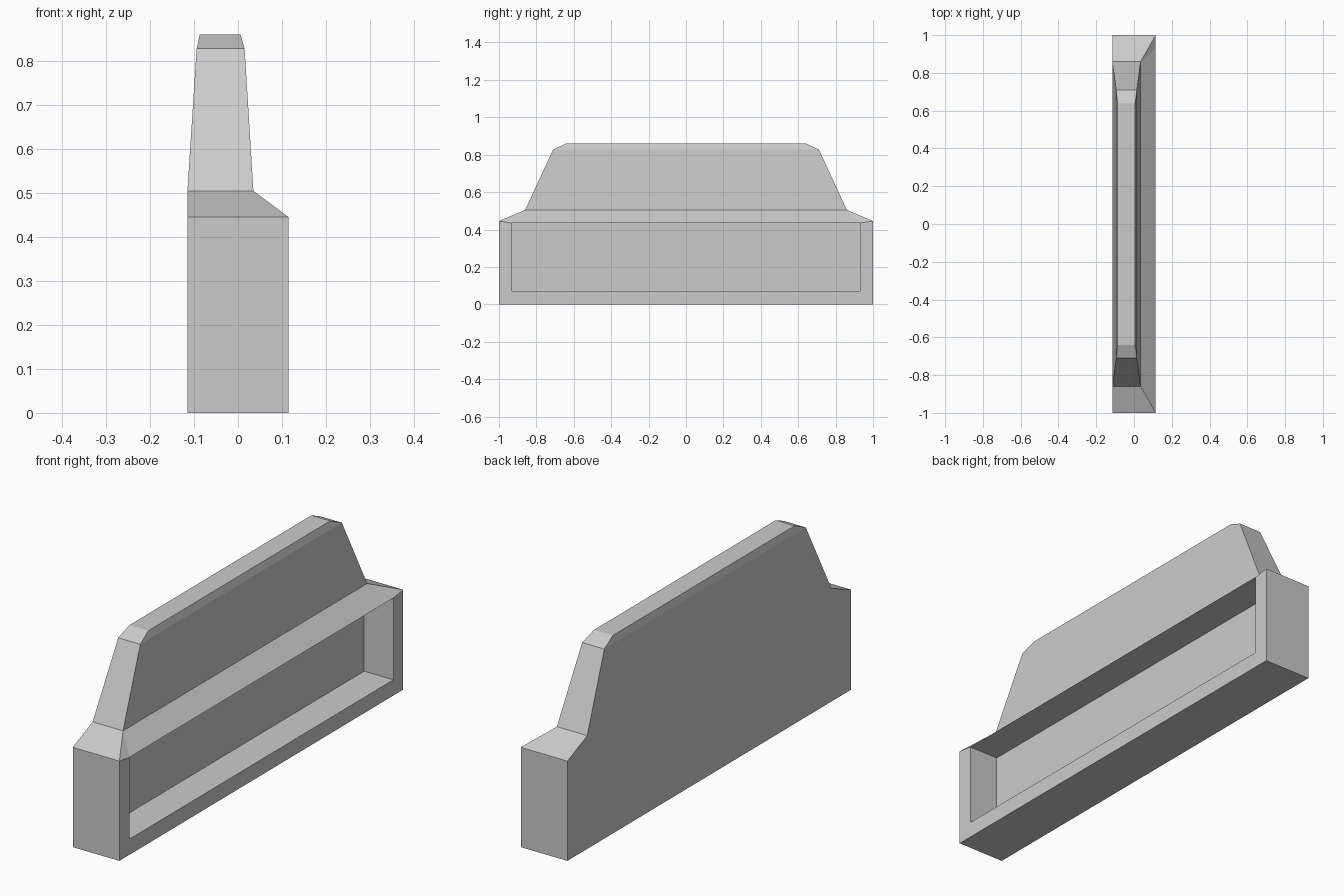
import bpy, bmesh

if "Cube" in bpy.data.objects:
    bpy.data.objects.remove(bpy.data.objects["Cube"])

grey = bpy.data.materials.new("plain grey")
grey.diffuse_color = (0.6, 0.6, 0.6, 1)
grey.use_nodes = True
grey.node_tree.nodes["Principled BSDF"].inputs["Base Color"].default_value = grey.diffuse_color

bm = bmesh.new()


def ring(x0, x1, y, z):
    """Rectangular cross-section at height z."""
    return [bm.verts.new(p) for p in
            ((x0, -y, z), (x1, -y, z), (x1, y, z), (x0, y, z))]


# Stacked sections: base, shoulder, tapering upper body, chamfered top
rings = [ring(*s) for s in (
    (-0.115, 0.115, 1.0, 0.0),
    (-0.115, 0.115, 1.0, 0.445),
    (-0.115, 0.035, 0.86, 0.505),
    (-0.094, 0.015, 0.71, 0.828),
    (-0.087, 0.006, 0.64, 0.86))]
bm.faces.new(rings[0][::-1])
bm.faces.new(rings[-1])
for level, (a, b) in enumerate(zip(rings, rings[1:])):
    for i in range(4):
        if i == 1 and level < 2:
            continue  # +x side of the base holds the recess
        j = (i + 1) % 4
        bm.faces.new((a[i], a[j], b[j], b[i]))


# Open recess in the +x side
def opening(x):
    return [bm.verts.new((x, y, z)) for y, z in
            ((-0.93, 0.07), (0.93, 0.07), (0.93, 0.435), (-0.93, 0.435))]


rim, floor = opening(0.115), opening(-0.029)
for i in range(4):
    j = (i + 1) % 4
    bm.faces.new((rim[i], rim[j], floor[j], floor[i]))
bm.faces.new(floor)

# Frame round the recess: bottom and two sides
low, mid, top = ([r[1], r[2]] for r in rings[:3])
bm.faces.new((low[0], low[1], rim[1], rim[0]))
bm.faces.new((low[1], mid[1], rim[2], rim[1]))
bm.faces.new((low[0], rim[0], rim[3], mid[0]))

# Sloping shoulder that runs down to the recess edge
bm.faces.new((rim[3], rim[2], top[1], top[0]))
bm.faces.new((rim[2], mid[1], top[1]))
bm.faces.new((rim[3], top[0], mid[0]))

bmesh.ops.recalc_face_normals(bm, faces=bm.faces)
mesh = bpy.data.meshes.new("recessed_body")
bm.to_mesh(mesh)
bm.free()
mesh.materials.append(grey)
bpy.context.collection.objects.link(bpy.data.objects.new("recessed_body", mesh))
